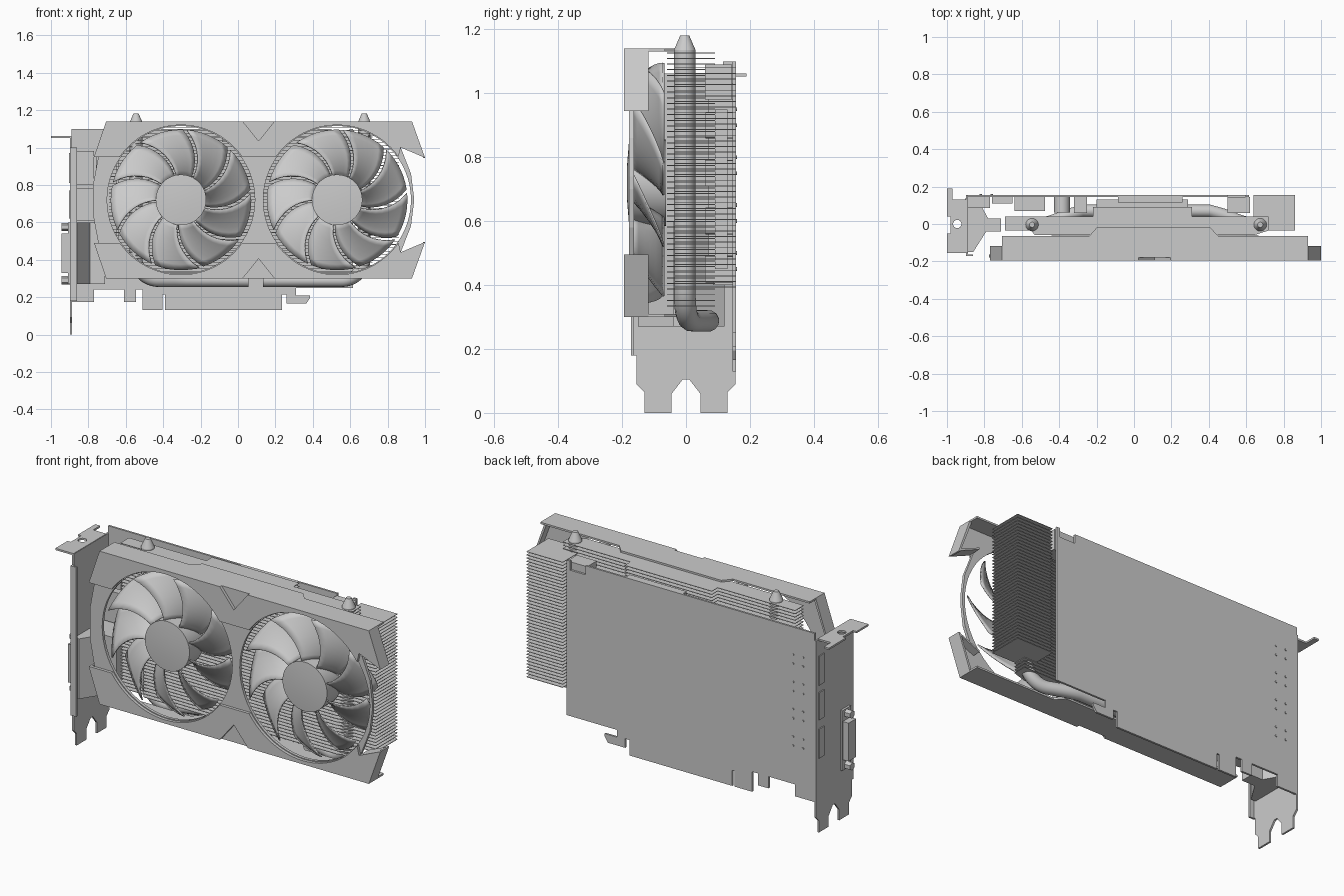
import bpy, bmesh
from math import sin, cos, pi, radians
from mathutils import Matrix, Vector

cube = bpy.data.objects.get("Cube")
if cube:
    bpy.data.objects.remove(cube, do_unlink=True)

grey = bpy.data.materials.new("plain grey")
grey.use_nodes = True
grey.diffuse_color = (0.6, 0.6, 0.6, 1)
grey.node_tree.nodes["Principled BSDF"].inputs["Base Color"].default_value = (0.6, 0.6, 0.6, 1)

MID = 0.72                      # height of the fan axes
FANS = {"right": -0.305, "left": 0.53}
AXES = {"x": Matrix(((0, 0, 1), (1, 0, 0), (0, 1, 0))),
        "y": Matrix(((1, 0, 0), (0, 0, -1), (0, 1, 0))),
        "z": Matrix.Identity(3)}


def add_mesh(name, bm):
    bmesh.ops.remove_doubles(bm, verts=bm.verts, dist=0.0001)
    bmesh.ops.recalc_face_normals(bm, faces=bm.faces)
    for f in bm.faces:
        f.smooth = False
    mesh = bpy.data.meshes.new(name)
    bm.to_mesh(mesh)
    bm.free()
    mesh.materials.append(grey)
    ob = bpy.data.objects.new(name, mesh)
    bpy.context.collection.objects.link(ob)
    return ob


def smooth(ob, angle=35):
    bpy.ops.object.select_all(action="DESELECT")
    ob.select_set(True)
    bpy.context.view_layer.objects.active = ob
    bpy.ops.object.shade_smooth_by_angle(angle=radians(angle))
    return ob


def curve_mesh(name, curve, matrix=Matrix.Identity(4)):
    """Turn a curve into a mesh object."""
    tmp = bpy.data.objects.new("tmp", curve)
    bpy.context.collection.objects.link(tmp)
    dg = bpy.context.evaluated_depsgraph_get()
    mesh = bpy.data.meshes.new_from_object(tmp.evaluated_get(dg))
    bm = bmesh.new()
    bm.from_mesh(mesh)
    bm.transform(matrix)
    bpy.data.objects.remove(tmp)
    bpy.data.curves.remove(curve)
    bpy.data.meshes.remove(mesh)
    return add_mesh(name, bm)


def spline(curve, pts, closed):
    s = curve.splines.new("POLY")
    s.points.add(len(pts) - 1)
    for p, co in zip(s.points, pts):
        p.co = (*co, 0, 1)[:4] if len(co) == 2 else (*co, 1)
    s.use_cyclic_u = closed


def panel(name, axis, lo, hi, *outlines):
    """Flat sheet from outlines (later ones are holes), thick from lo to hi."""
    c = bpy.data.curves.new(name, "CURVE")
    c.dimensions = "2D"
    c.fill_mode = "BOTH"
    c.extrude = (hi - lo) / 2
    for pts in outlines:
        spline(c, pts, True)
    shift = Vector([(lo + hi) / 2 if a == axis else 0 for a in "xyz"])
    return curve_mesh(name, c, Matrix.Translation(shift) @ AXES[axis].to_4x4())


def box(name, x, y, z):
    return panel(name, "z", *z, [(x[0], y[0]), (x[1], y[0]), (x[1], y[1]), (x[0], y[1])])


def rod(name, center, r1, r2, depth, axis="z", sides=32):
    bm = bmesh.new()
    bmesh.ops.create_cone(bm, cap_ends=True, segments=sides, radius1=r1, radius2=r2, depth=depth)
    bm.transform(Matrix.Translation(center) @ AXES[axis].to_4x4())
    return smooth(add_mesh(name, bm))


def arc(x, y, r, a0=0, a1=360, n=64):
    angles = [radians(a0 + (a1 - a0) * i / n) for i in range(n + (a1 != 360))]
    return [(x + r * cos(a), y + r * sin(a)) for a in angles]


def flip(pts):
    return [(x, 2 * MID - z) for x, z in reversed(pts)]


# Shroud face with two fan openings
half = [(0.94, 0.74), (0.925, 0.86), (0.87, 1.0), (1.0, 0.945), (0.93, 1.14),
        (-0.705, 1.14), (-0.77, 0.95), (-0.745, 0.96), (-0.775, 0.8)]
panel("shroud_face", "y", -0.178, -0.162, half + flip(half),
      *[arc(x, MID, 0.395) for x in FANS.values()])

# Raised borders with a V notch, and end walls, mirrored top to bottom
border = [(1.0, 0.945), (0.93, 1.14), (0.195, 1.14), (0.11, 1.035), (0.025, 1.14),
          (-0.705, 1.14), (-0.77, 0.95)]
for x in FANS.values():
    border += arc(x, MID, 0.4, 145, 35, 24)
border.append((0.87, 1.0))
walls = {
    "left_corner_wall": [(0.93, 1.14), (1.0, 0.945), (0.99, 0.945), (0.92, 1.13)],
    "left_notch_wall": [(1.0, 0.945), (0.87, 1.0), (0.87, 1.01), (0.995, 0.957)],
    "right_corner_wall": [(-0.705, 1.14), (-0.77, 0.95), (-0.76, 0.95), (-0.695, 1.13)]}
for side, turn in (("top", list), ("bottom", flip)):
    panel(f"shroud_{side}_border", "y", -0.194, -0.178, turn(border))
    for name, pts in walls.items():
        panel(f"{side}_{name}", "y", -0.178, -0.117, turn(pts))
    z = 1.13 if side == "top" else 0.30
    panel(f"shroud_{side}_wall", "z", z, z + 0.01,
          [(-0.705, -0.178), (0.93, -0.178), (0.93, -0.065), (0.45, -0.065), (0.41, -0.02),
           (-0.2, -0.02), (-0.24, -0.065), (-0.705, -0.065)])


def fan(name, cx, blades=9, rows=8, cols=6):
    """Swept, pitched blades around a hub."""
    bm = bmesh.new()
    for k in range(blades):
        grid = []
        for i in range(rows + 1):
            t = i / rows
            r = 0.125 + 0.25 * t
            for j in range(cols + 1):
                u = j / cols
                a = 2 * pi * k / blades + 0.05 + 0.42 * t ** 1.5 + (u - 0.5) * (0.62 + 0.02 * t)
                y = -0.07 - 0.1 * (u ** 1.2)
                grid.append(bm.verts.new((cx + r * cos(a), y, MID + r * sin(a))))
        w = cols + 1
        for i in range(rows):
            for j in range(cols):
                q = i * w + j
                bm.faces.new([grid[n] for n in (q, q + 1, q + w + 1, q + w)])
    ob = add_mesh(name + "_blades", bm)
    mod = ob.modifiers.new("thickness", "SOLIDIFY")
    mod.thickness = 0.006
    mod.offset = 0
    smooth(ob)
    rod(name + "_hub", (cx, -0.12, MID), 0.135, 0.135, 0.116, "y", 48)
    rod(name + "_cap", (cx, -0.181, MID), 0.135, 0.06, 0.006, "y", 48)


for side, x in FANS.items():
    fan(side + "_fan", x)


# Heatsink: a main stack of thin fins and a shorter stack past the board
def fin_stack(name, bottom, count, outline):
    fins = panel(name, "z", bottom, bottom + 0.003, outline)
    arr = fins.modifiers.new("stack", "ARRAY")
    arr.use_relative_offset = False
    arr.use_constant_offset = True
    arr.constant_offset_displace = (0, 0, 0.0176)
    arr.count = count


fin_stack("main_fins", 0.333, 46,
          [(-0.69, -0.035), (-0.55, -0.035), (-0.53, -0.06), (0.64, -0.06), (0.72, -0.035),
           (0.72, 0.04), (0.31, 0.04), (0.31, 0.09), (-0.22, 0.09), (-0.22, 0.04), (-0.69, 0.04)])
fin_stack("end_fins", 0.392, 40,
          [(0.64, -0.035), (0.86, -0.035), (0.86, 0.155), (0.64, 0.155)])
box("cold_plate", (-0.2, 0.29), (0.09, 0.13), (0.45, 0.95))

# Heat pipes: down through the fins, then bent towards the middle
for side, x0, x1, s in (("right", -0.545, 0.055, 1), ("left", 0.675, 0.135, -1)):
    path = [(x0, -0.004, 1.135)]
    for i in range(13):
        a = i / 12 * pi / 2
        path.append((x0 + s * 0.12 * (1 - cos(a)), 0.024 * (i / 12) ** 3 - 0.004, 0.408 - 0.12 * sin(a)))
    path += [(x0 + s * 0.2, 0.05, 0.288), (x0 + s * 0.27, 0.07, 0.288), (x1, 0.07, 0.288)]
    c = bpy.data.curves.new("pipe", "CURVE")
    c.dimensions = "3D"
    c.bevel_depth = 0.034
    c.bevel_resolution = 4
    c.use_fill_caps = True
    spline(c, path, False)
    smooth(curve_mesh(side + "_heat_pipe", c), 50)
    rod(side + "_pipe_tip", (x0, -0.004, 1.158), 0.034, 0.014, 0.046)

# Circuit board with edge connector, hook and a notch for the power connector
panel("circuit_board", "y", 0.145, 0.156,
      [(-0.89, 0.175), (-0.77, 0.175), (-0.77, 0.24), (-0.61, 0.24), (-0.61, 0.175),
       (-0.545, 0.175), (-0.545, 0.24), (-0.51, 0.24), (-0.51, 0.13), (-0.405, 0.13),
       (-0.405, 0.215), (-0.39, 0.215), (-0.39, 0.13), (0.235, 0.13), (0.235, 0.215),
       (0.26, 0.215), (0.26, 0.165), (0.365, 0.165), (0.385, 0.195), (0.385, 0.21),
       (0.31, 0.21), (0.31, 0.25), (0.615, 0.25), (0.615, 1.10), (0.595, 1.10),
       (0.595, 1.05), (0.5, 1.05), (0.5, 1.10), (-0.89, 1.10)])
box("power_connector", (0.50, 0.62), (0.06, 0.144), (0.98, 1.09))
box("top_connector", (-0.085, 0.26), (0.115, 0.145), (1.03, 1.10))
box("voltage_block", (-0.64, -0.475), (0.07, 0.145), (0.45, 0.98))
box("controller_block", (-0.76, -0.65), (0.11, 0.145), (0.5, 0.95))
for i, z in enumerate((0.45, 0.6, 0.75, 0.9)):
    rod(f"capacitor_{i}", (-0.385, 0.103, z), 0.042, 0.042, 0.085, "y", 24)
    box(f"choke_{i}", (-0.32, -0.25), (0.06, 0.145), (z - 0.04, z + 0.04))
    for x in (-0.82, -0.76):
        for dz in (0, 0.05):
            rod(f"solder_pin_{i}", (x, 0.157, z + dz), 0.006, 0.006, 0.006, "y", 8)

# Mounting bracket with two tangs, flange and screw tab
tangs = [(0.01, 0.105), (0.045, 0.06), (0.045, 0), (0.13, 0), (0.13, 0.065),
         (0.155, 0.09), (0.155, 1.06)]
panel("bracket", "x", -0.898, -0.888, tangs + [(-y, z) for y, z in reversed(tangs)])
box("bracket_flange", (-0.89, -0.862), (-0.172, -0.162), (0.18, 1.0))
box("bracket_flange_web", (-0.897, -0.888), (-0.172, -0.15), (0.18, 1.0))
panel("bracket_tab", "z", 1.052, 1.062,
      [(-0.89, -0.155), (-1.0, -0.155), (-1.0, -0.05), (-0.98, -0.05), (-0.98, 0.04),
       (-1.0, 0.04), (-1.0, 0.19), (-0.97, 0.19), (-0.97, 0.13), (-0.89, 0.13)],
      arc(-0.945, 0, 0.022, n=24))

# Display ports on the board
for i, (z0, z1) in enumerate(((0.80, 0.98), (0.61, 0.78), (0.40, 0.58))):
    box(f"port_body_{i}", (-0.89, -0.77), (0.085, 0.145), (z0, z1))
    box(f"port_rim_{i}", (-0.904, -0.89), (0.09, 0.135), (z0 + 0.01, z1 - 0.01))

# Wide video port, its screws and its housing
box("video_port", (-0.945, -0.89), (-0.125, -0.06), (0.33, 0.54))
box("video_port_base", (-0.91, -0.89), (-0.13, -0.055), (0.27, 0.6))
for z in (0.29, 0.575):
    rod(f"port_screw_{z}", (-0.917, -0.092, z), 0.022, 0.022, 0.056, "x", 6)
panel("port_housing", "z", 0.27, 0.6,
      [(-0.89, -0.15), (-0.86, -0.15), (-0.79, -0.04), (-0.71, -0.04), (-0.71, 0.03),
       (-0.78, 0.03), (-0.83, 0.12), (-0.89, 0.12)])
